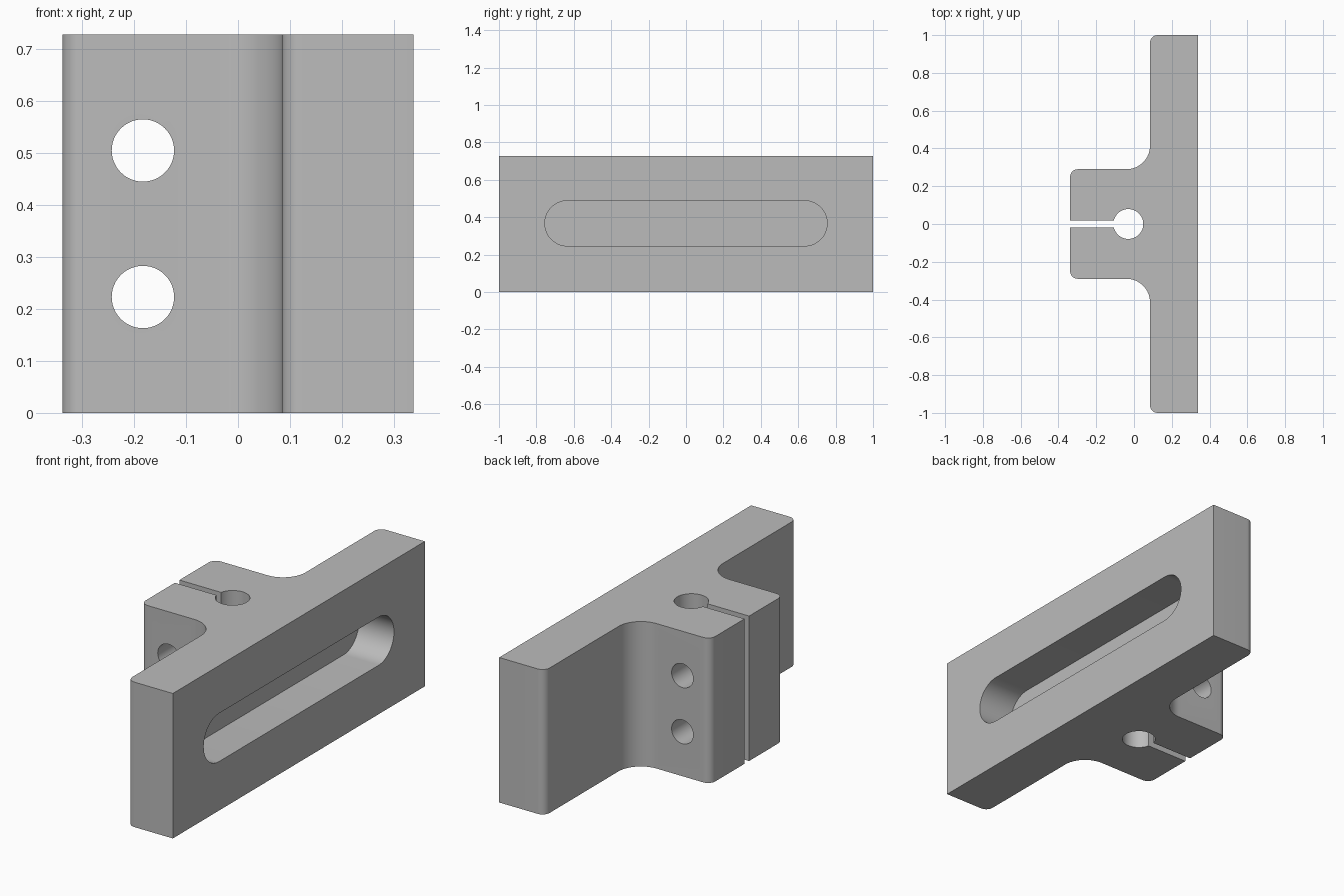
import bpy
import bmesh
from math import asin, cos, pi, sin

cube = bpy.data.objects.get("Cube")
if cube:
    bpy.data.objects.remove(cube, do_unlink=True)

HEIGHT = 0.728
BACK, FRONT, STEP = -0.338, 0.338, 0.085   # clamp end, plate face, plate rear
CLAMP, SLIT = 0.29, 0.018                  # half widths
BORE_X, BORE_R = -0.03, 0.079
ROUND, FILLET = 0.04, 0.125

grey = bpy.data.materials.new("plain grey")
grey.use_nodes = True
grey.diffuse_color = (0.5, 0.5, 0.5, 1)
grey.node_tree.nodes["Principled BSDF"].inputs["Base Color"].default_value = (0.5, 0.5, 0.5, 1)


def arc(cx, cy, r, start, end, steps=12):
    angles = [start + (end - start) * i / steps for i in range(steps + 1)]
    return [(cx + r * cos(a), cy + r * sin(a)) for a in angles]


def prism(name, outline, place, depth):
    """Extrude a closed 2D outline along the vector depth."""
    bm = bmesh.new()
    face = bm.faces.new([bm.verts.new(place(u, v)) for u, v in outline])
    extruded = bmesh.ops.extrude_face_region(bm, geom=[face])["geom"]
    top = [g for g in extruded if isinstance(g, bmesh.types.BMVert)]
    bmesh.ops.translate(bm, verts=top, vec=depth)
    bmesh.ops.recalc_face_normals(bm, faces=bm.faces)
    mesh = bpy.data.meshes.new(name)
    bm.to_mesh(mesh)
    bm.free()
    mesh.materials.append(grey)
    obj = bpy.data.objects.new(name, mesh)
    bpy.context.collection.objects.link(obj)
    return obj


# Half of the T-shaped outline, from the plate end round to the bore
half = [(FRONT, 1)]
half += arc(STEP + ROUND, 1 - ROUND, ROUND, pi / 2, pi)
half += arc(STEP - FILLET, CLAMP + FILLET, FILLET, 0, -pi / 2, 16)
half += arc(BACK + ROUND, CLAMP - ROUND, ROUND, pi / 2, pi)
half += [(BACK, SLIT)]
half += arc(BORE_X, 0, BORE_R, pi - asin(SLIT / BORE_R), 0, 24)
outline = half + [(x, -y) for x, y in reversed(half[:-1])]
bracket = prism("clamp_bracket", outline, lambda u, v: (u, v, 0), (0, 0, HEIGHT))

# Blind long slot in the plate face
slot = arc(0.634, 0.367, 0.121, -pi / 2, pi / 2, 24)
slot += arc(-0.634, 0.367, 0.121, pi / 2, 3 * pi / 2, 24)
cutters = [prism("slot_cutter", slot, lambda u, v: (FRONT - 0.195, u, v), (0.3, 0, 0))]

# Two bolt holes across the clamp
for z in (0.223, 0.505):
    circle = arc(-0.183, z, 0.06, 0, 2 * pi, 48)[:-1]
    cutters.append(prism("bolt_hole_cutter", circle, lambda u, v: (u, -0.5, v), (0, 1, 0)))

bpy.ops.object.select_all(action="DESELECT")
bracket.select_set(True)
bpy.context.view_layer.objects.active = bracket
for cutter in cutters:
    cutter.hide_render = True
    cut = bracket.modifiers.new("cut", "BOOLEAN")
    cut.operation = "DIFFERENCE"
    cut.solver = "EXACT"
    cut.object = cutter
    bpy.ops.object.modifier_apply(modifier=cut.name)
    bpy.data.objects.remove(cutter, do_unlink=True)

bpy.ops.object.shade_smooth_by_angle(angle=pi / 6)
